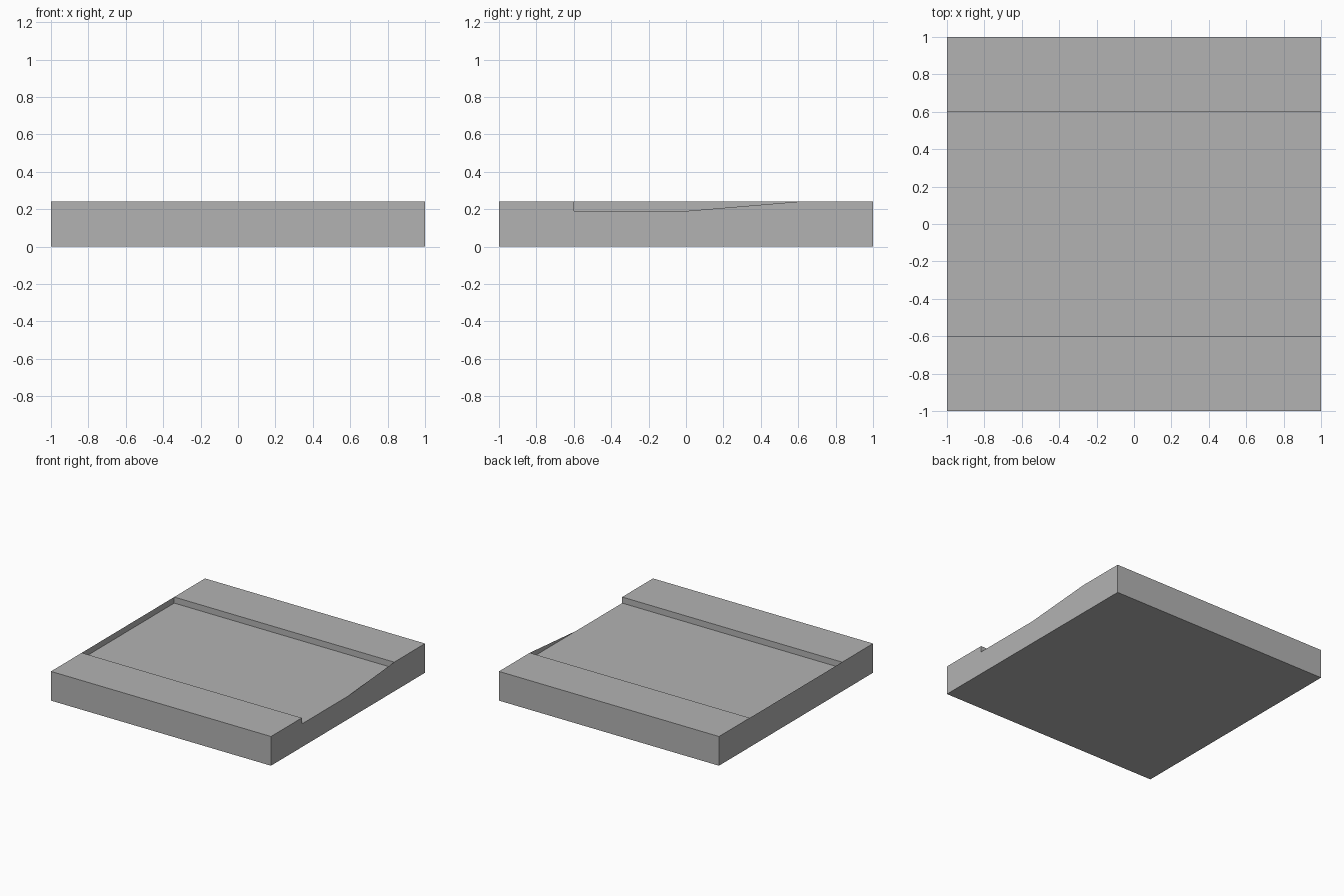
import bpy
import bmesh

if "Cube" in bpy.data.objects:
    bpy.data.objects.remove(bpy.data.objects["Cube"], do_unlink=True)

HALF = 1.0      # half width and depth
EDGE = 0.6      # half width of the sunken channel
TOP = 0.24
FLOOR = 0.19

# Single plain grey material
grey = bpy.data.materials.new("plain_grey")
grey.use_nodes = True
colour = (0.45, 0.45, 0.45, 1)
grey.diffuse_color = colour
grey.node_tree.nodes["Principled BSDF"].inputs["Base Color"].default_value = colour

# Cross-section (y, z) of the slab with its channel, running along x
section = [(-HALF, 0), (-HALF, TOP), (-EDGE, TOP), (-EDGE, FLOOR),
           (EDGE, FLOOR), (EDGE, TOP), (HALF, TOP), (HALF, 0)]

# End faces: one closes the channel fully, the other only with a rising ramp
closed_end = [(EDGE, FLOOR), (EDGE, TOP), (-EDGE, TOP), (-EDGE, FLOOR)]
ramp_end = [(0, FLOOR), (EDGE, FLOOR), (EDGE, TOP)]

bm = bmesh.new()


def ring(points, x):
    return [bm.verts.new((x, y, z)) for y, z in points]


# Sweep the section along x
left, right = ring(section, -HALF), ring(section, HALF)
for i in range(len(section)):
    j = (i + 1) % len(section)
    bm.faces.new((left[i], left[j], right[j], right[i]))
bm.faces.new(left[::-1])
bm.faces.new(right)
bmesh.ops.recalc_face_normals(bm, faces=bm.faces[:])

# Thin end walls of the channel, facing outwards
for points, x in ((closed_end, -HALF), (ramp_end, HALF)):
    face = bm.faces.new(ring(points, x))
    face.normal_update()
    if face.normal.x * x < 0:
        face.normal_flip()

mesh = bpy.data.meshes.new("channel_slab")
bm.to_mesh(mesh)
bm.free()
mesh.materials.append(grey)
slab = bpy.data.objects.new("channel_slab", mesh)
bpy.context.collection.objects.link(slab)
